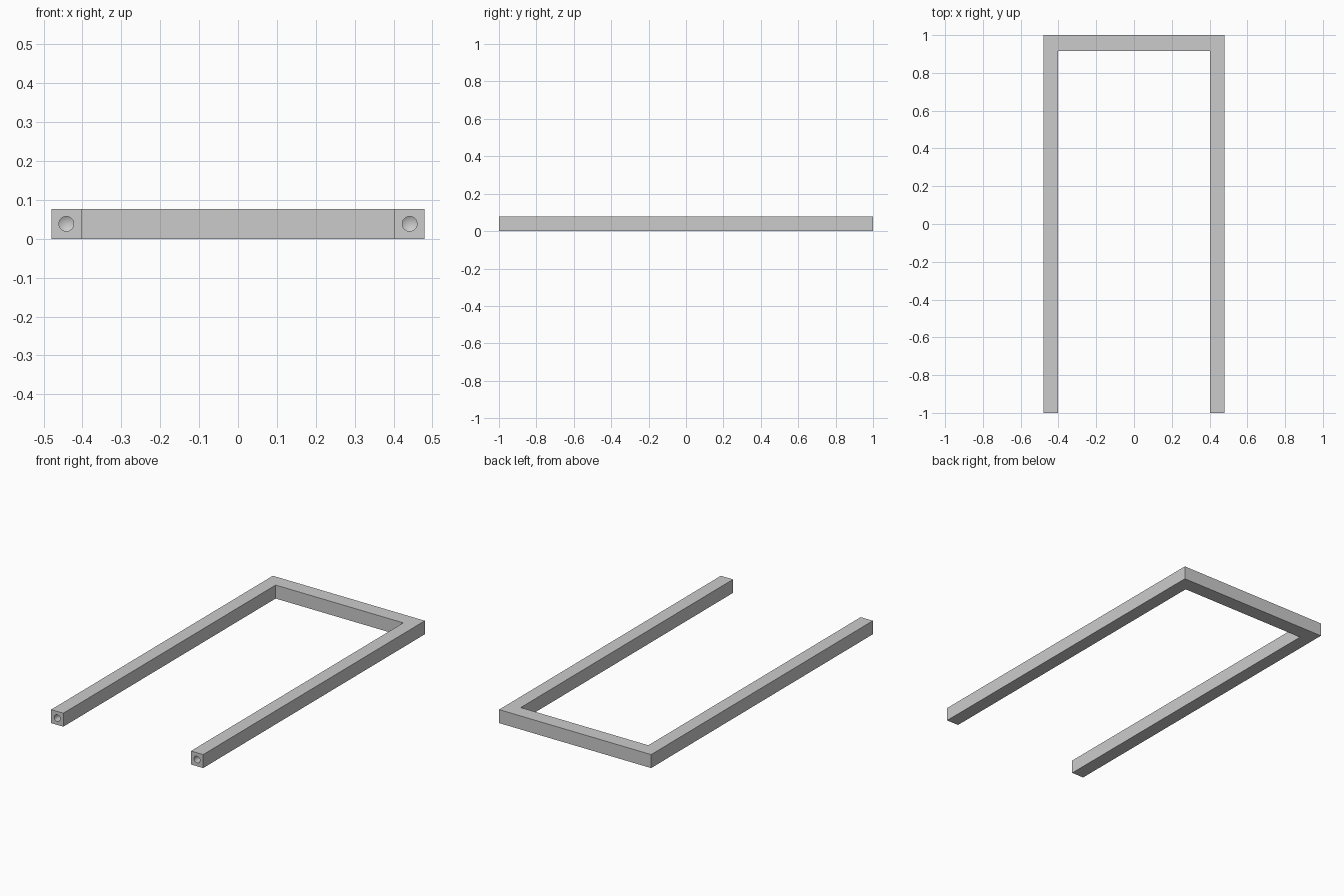
import bpy, bmesh, math
from mathutils import Matrix

if "Cube" in bpy.data.objects:
    bpy.data.objects.remove(bpy.data.objects["Cube"])

HALF_W, INNER_W = 0.48, 0.403    # outer and inner half widths
HEIGHT, BAR_Y = 0.077, 0.915     # bar height, inner edge of the cross bar
HOLE_R, HOLE_DEPTH, TIP = 0.019, 0.09, 0.011

grey = bpy.data.materials.new("light grey")
grey.diffuse_color = (0.6, 0.6, 0.6, 1)
grey.use_nodes = True
grey.node_tree.nodes["Principled BSDF"].inputs["Base Color"].default_value = grey.diffuse_color


def make_object(name, bm):
    bmesh.ops.recalc_face_normals(bm, faces=bm.faces)
    mesh = bpy.data.meshes.new(name)
    bm.to_mesh(mesh)
    bm.free()
    mesh.materials.append(grey)
    obj = bpy.data.objects.new(name, mesh)
    bpy.context.collection.objects.link(obj)
    return obj


# U-shaped frame: right half outline mirrored, then extruded upwards
right = [(INNER_W, BAR_Y), (INNER_W, -1), (HALF_W, -1), (HALF_W, 1)]
outline = right + [(-x, y) for x, y in reversed(right)]
bm = bmesh.new()
base = bm.faces.new([bm.verts.new((x, y, 0)) for x, y in outline])
top = bmesh.ops.extrude_face_region(bm, geom=[base])["geom"]
bmesh.ops.translate(bm, vec=(0, 0, HEIGHT),
                    verts=[v for v in top if isinstance(v, bmesh.types.BMVert)])
frame = make_object("u_frame", bm)

# Drilled holes with a conical bottom in both arm ends
bm = bmesh.new()
for side in (-1, 1):
    place = (Matrix.Translation((side * (HALF_W + INNER_W) / 2, -1, HEIGHT / 2))
             @ Matrix.Rotation(-math.pi / 2, 4, 'X'))
    rings = []
    for depth in (-0.02, HOLE_DEPTH):
        rings.append([bm.verts.new(place @ Matrix.Rotation(i * math.tau / 32, 4, 'Z')
                                   @ Matrix.Translation((HOLE_R, 0, depth)).translation)
                      for i in range(32)])
    tip = bm.verts.new(place @ Matrix.Translation((0, 0, HOLE_DEPTH + TIP)).translation)
    bm.faces.new(rings[0])
    for i in range(32):
        j = (i + 1) % 32
        bm.faces.new((rings[0][i], rings[0][j], rings[1][j], rings[1][i]))
        bm.faces.new((rings[1][i], rings[1][j], tip))
cutter = make_object("hole_cutter", bm)
cutter.hide_render = True

cut = frame.modifiers.new("holes", 'BOOLEAN')
cut.operation, cut.solver, cut.object = 'DIFFERENCE', 'EXACT', cutter
bpy.context.view_layer.objects.active = frame
frame.select_set(True)
cutter.select_set(False)
bpy.ops.object.modifier_apply(modifier=cut.name)
bpy.data.objects.remove(cutter)
bpy.ops.object.shade_smooth_by_angle(angle=math.radians(25))
